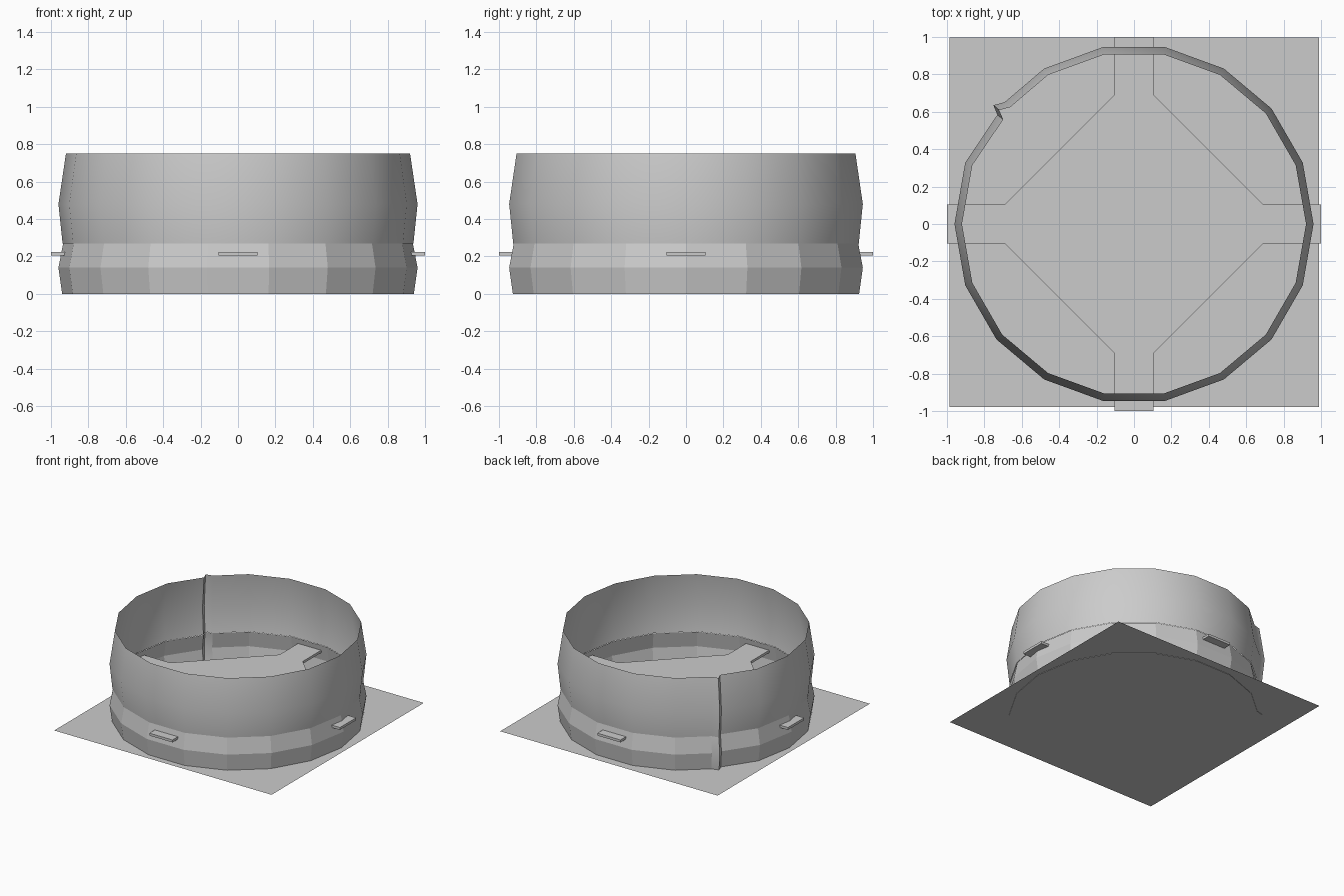
import bpy
import bmesh
from math import radians, cos, sin
from mathutils import Matrix, Vector

cube = bpy.data.objects.get("Cube")
if cube:
    bpy.data.objects.remove(cube, do_unlink=True)

grey = bpy.data.materials.new("plain_grey")
grey.use_nodes = True
COLOUR = (0.6, 0.6, 0.6, 1)
grey.diffuse_color = COLOUR
grey.node_tree.nodes["Principled BSDF"].inputs["Base Color"].default_value = COLOUR


def finish(name, bm, angle=None):
    mesh = bpy.data.meshes.new(name)
    bm.to_mesh(mesh)
    bm.free()
    mesh.materials.append(grey)
    ob = bpy.data.objects.new(name, mesh)
    bpy.context.collection.objects.link(ob)
    if angle:
        bpy.ops.object.select_all(action='DESELECT')
        ob.select_set(True)
        bpy.context.view_layer.objects.active = ob
        bpy.ops.object.shade_smooth_by_angle(angle=radians(angle))
    return ob


def outline():
    """Angles and radius offsets of an 18-sided wall with an overlapping seam."""
    points = []
    for i in range(18):
        if i == 7:
            points += [(136.7, -0.01), (139.8, 0.024), (141.4, -0.025)]
        else:
            points.append((i * 20, 0))
    return points


def band(name, profile, angle=None):
    """Sweep a (radius, z) profile round the wall outline."""
    bm = bmesh.new()
    loops = [[bm.verts.new(((r + d) * cos(radians(a)), (r + d) * sin(radians(a)), z))
              for a, d in outline()] for r, z in profile]
    n = len(loops[0])
    for low, high in zip(loops, loops[1:]):
        for i in range(n):
            j = (i + 1) % n
            bm.faces.new((low[i], low[j], high[j], high[i]))
    return finish(name, bm, angle)


# Thin open walls
band("lower_wall", [(0.94, 0), (0.96, 0.14), (0.935, 0.27)], 18)
band("upper_wall", [(0.938, 0.27), (0.96, 0.48), (0.92, 0.75)], 30)

# Narrow rim under the wall
band("bottom_rim", [(0.94, 0), (0.912, 0)])

# Square floor sheet
bm = bmesh.new()
bmesh.ops.create_grid(bm, x_segments=1, y_segments=1, size=0.988,
                      matrix=Matrix.Translation((0.002, 0.01, 0.003)))
finish("floor_sheet", bm)

# Diamond shelf with four tabs that pass through the wall
bm = bmesh.new()
quarter = [(1, -0.105), (1, 0.105), (0.69, 0.105), (0.105, 0.69)]
verts = []
for k in range(4):
    turn = Matrix.Rotation(radians(90 * k), 3, 'Z')
    verts += [bm.verts.new(turn @ Vector((x, y, 0.205))) for x, y in quarter]
# The last point of each quarter meets the next tab's side
shelf = bm.faces.new(verts)
result = bmesh.ops.extrude_face_region(bm, geom=[shelf])
for v in result["geom"]:
    if isinstance(v, bmesh.types.BMVert):
        v.co.z += 0.02
bmesh.ops.recalc_face_normals(bm, faces=bm.faces)
finish("tabbed_shelf", bm)
